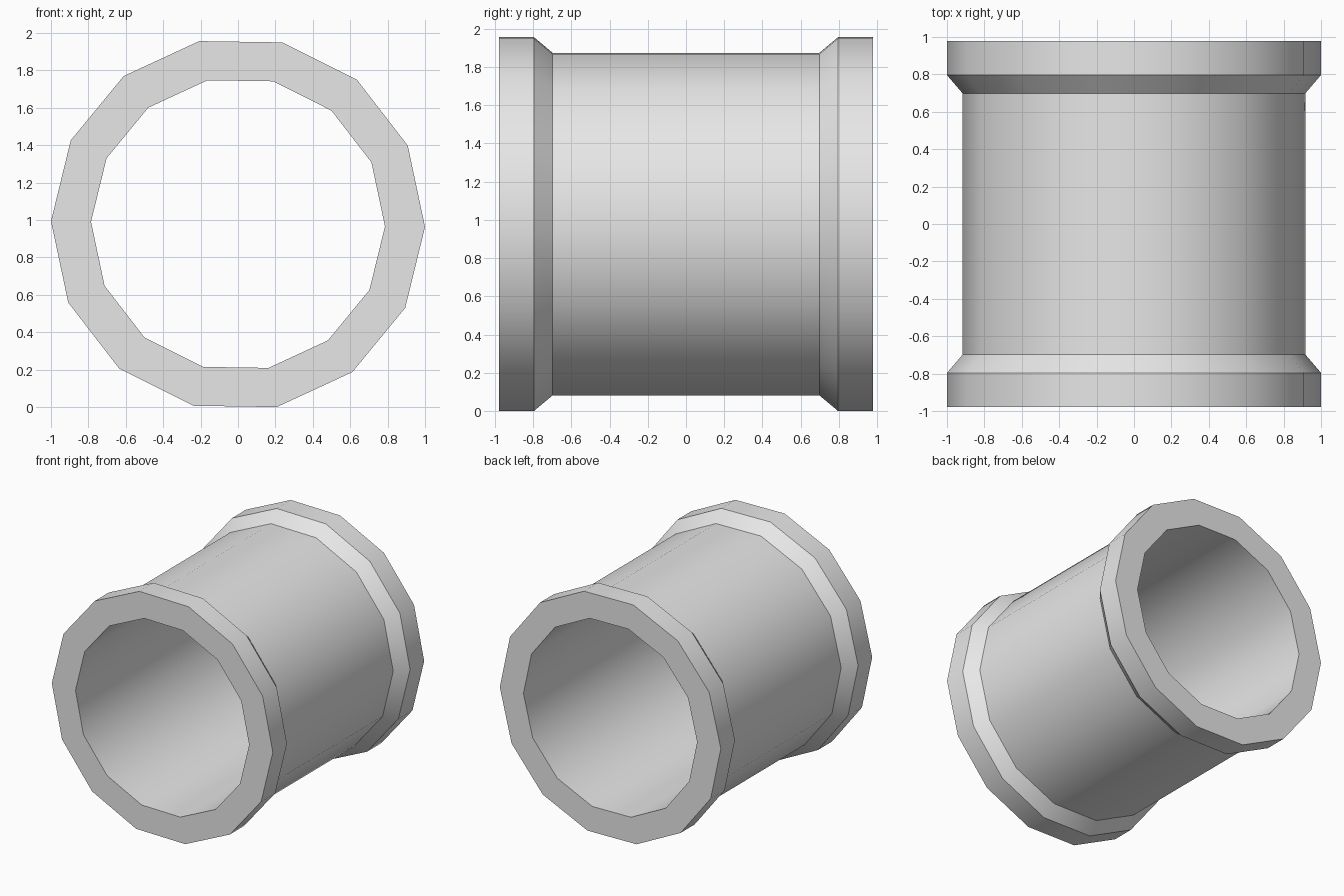
import bpy
import bmesh
import math
from mathutils import Matrix, Vector

SIDES = 14
HALF_LENGTH = 0.978
CENTRE_Z = 0.978
TILT = math.radians(-0.9)

# Remove the default cube
cube = bpy.data.objects.get("Cube")
if cube:
    bpy.data.objects.remove(cube, do_unlink=True)

# Plain grey material
grey = bpy.data.materials.new("plain grey")
grey.use_nodes = True
colour = (0.8, 0.8, 0.8, 1.0)
grey.diffuse_color = colour
grey.node_tree.nodes["Principled BSDF"].inputs["Base Color"].default_value = colour

# Half of the wall section as (radius, y): bore edge, rim, collar, taper
half = [(0.786, HALF_LENGTH), (1.0, HALF_LENGTH), (1.0, 0.796), (0.916, 0.698)]
section = half + [(r, -y) for r, y in reversed(half)]

# Flanged pipe: sweep the closed section round the y axis
bm = bmesh.new()
rings = []
for i in range(SIDES):
    turn = Matrix.Rotation(-(math.tau * i / SIDES + TILT), 3, 'Y')
    rings.append([bm.verts.new(turn @ Vector((r, y, 0)) + Vector((0, 0, CENTRE_Z)))
                  for r, y in section])
for i, ring in enumerate(rings):
    following = rings[(i + 1) % SIDES]
    for j in range(len(section)):
        k = (j + 1) % len(section)
        bm.faces.new((ring[j], ring[k], following[k], following[j]))
bmesh.ops.recalc_face_normals(bm, faces=bm.faces)

mesh = bpy.data.meshes.new("flanged_pipe")
bm.to_mesh(mesh)
bm.free()
mesh.materials.append(grey)
pipe = bpy.data.objects.new("flanged_pipe", mesh)
bpy.context.collection.objects.link(pipe)

# Smooth round the pipe, sharp at the rims and collars
bpy.ops.object.select_all(action='DESELECT')
pipe.select_set(True)
bpy.context.view_layer.objects.active = pipe
bpy.ops.object.shade_smooth_by_angle(angle=math.radians(30))
